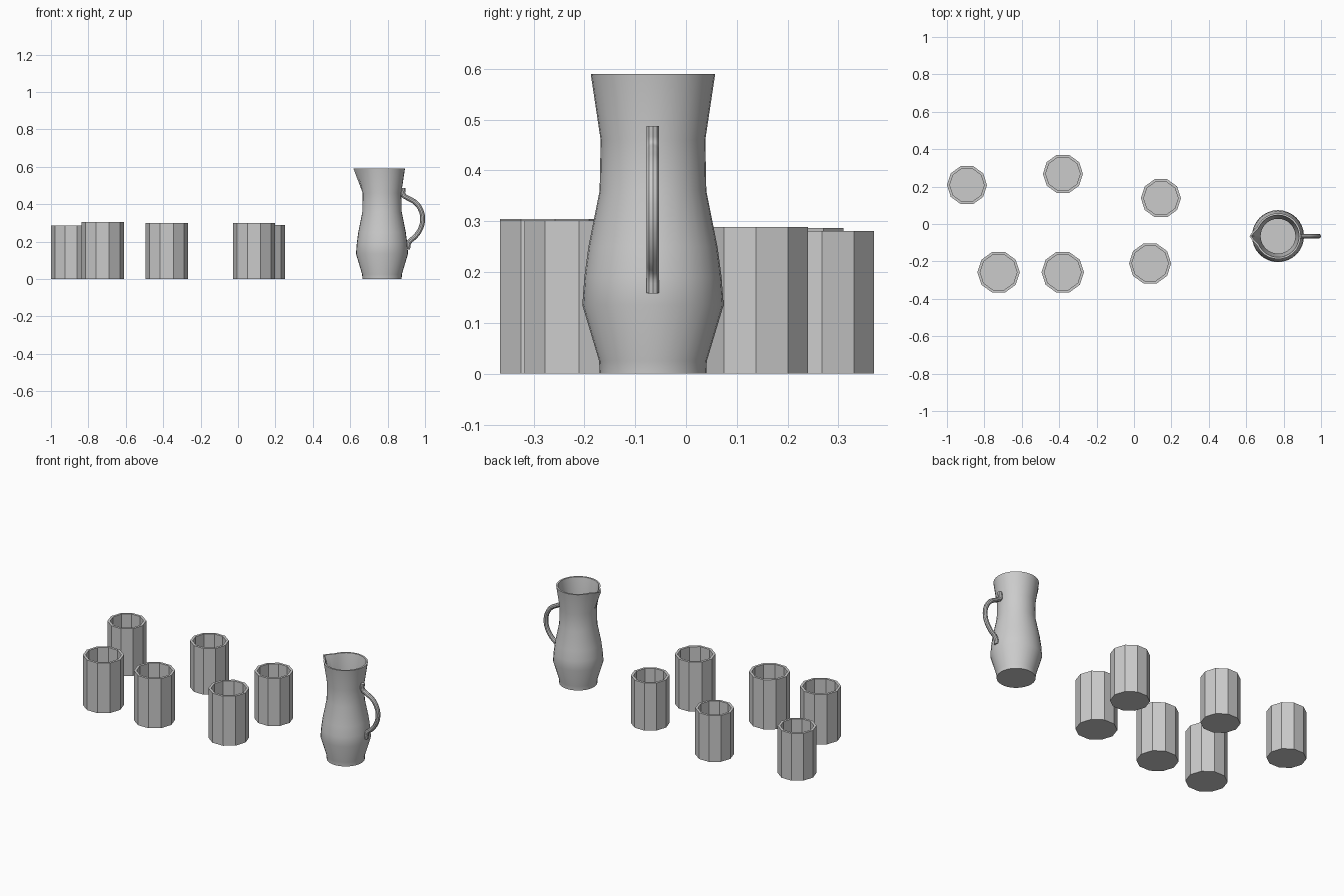
import bpy, bmesh, math

if "Cube" in bpy.data.objects:
    bpy.data.objects.remove(bpy.data.objects["Cube"])


def lathe(name, profile, sides, loc):
    """Revolve an (r, z) profile around z, capping both ends."""
    bm = bmesh.new()
    rings = []
    for r, z in profile:
        rings.append([bm.verts.new((r * math.cos(2 * math.pi * i / sides),
                                    r * math.sin(2 * math.pi * i / sides), z))
                      for i in range(sides)])
    for a, b in zip(rings, rings[1:]):
        for i in range(sides):
            j = (i + 1) % sides
            bm.faces.new((a[i], a[j], b[j], b[i]))
    bm.faces.new(rings[0][::-1])
    bm.faces.new(rings[-1])
    me = bpy.data.meshes.new(name)
    bm.to_mesh(me)
    bm.free()
    ob = bpy.data.objects.new(name, me)
    ob.location = loc
    bpy.context.collection.objects.link(ob)
    return ob


def smooth(ob):
    bpy.ops.object.select_all(action='DESELECT')
    ob.select_set(True)
    bpy.context.view_layer.objects.active = ob
    bpy.ops.object.shade_smooth_by_angle(angle=math.radians(35))


# Ten-sided faceted cups: x, y, radius, height
cups = [(-0.893, 0.208, 0.107, 0.287), (-0.38, 0.268, 0.107, 0.281),
        (0.144, 0.138, 0.107, 0.289), (-0.724, -0.258, 0.1135, 0.304),
        (-0.381, -0.258, 0.1135, 0.301), (0.086, -0.211, 0.1125, 0.301)]
wall = 0.015
for n, (x, y, r, h) in enumerate(cups, 1):
    lathe(f"cup_{n}", [(r, 0), (r, h), (r - wall, h), (r - wall, wall)], 10, (x, y, 0))

# Jug body: outer profile, then the inner wall back down
JX, JY = 0.77, -0.065
outer = [(0.105, 0), (0.106, 0.025), (0.139, 0.135), (0.135, 0.19), (0.127, 0.25),
         (0.105, 0.36), (0.103, 0.46), (0.1225, 0.59)]
inner = [(r - 0.01, z) for r, z in reversed(outer[1:])]
jug = lathe("jug_body", outer + inner, 32, (JX, JY, 0))

# Pouring lip pulled out on the -x side
for v in jug.data.vertices:
    away = abs(math.atan2(v.co.y, -v.co.x))
    rise = max(0, (v.co.z - 0.46) / 0.13)
    v.co.x -= 0.03 * rise * max(0, 1 - away / 0.4)
smooth(jug)

# Jug handle: round tube along a curve
path = [(0.884, 0.487), (0.884, 0.45), (0.91, 0.432), (0.95, 0.408), (0.978, 0.368),
        (0.987, 0.32), (0.976, 0.27), (0.948, 0.228), (0.915, 0.197), (0.907, 0.16)]
cu = bpy.data.curves.new("jug_handle", 'CURVE')
cu.dimensions = '3D'
cu.bevel_depth = 0.013
cu.bevel_resolution = 3
cu.use_fill_caps = True
cu.resolution_u = 4
sp = cu.splines.new('BEZIER')
sp.bezier_points.add(len(path) - 1)
for bp, (x, z) in zip(sp.bezier_points, path):
    bp.co = (x, JY, z)
    bp.handle_left_type = bp.handle_right_type = 'AUTO'
handle = bpy.data.objects.new("jug_handle", cu)
bpy.context.collection.objects.link(handle)
bpy.ops.object.select_all(action='DESELECT')
handle.select_set(True)
bpy.context.view_layer.objects.active = handle
bpy.ops.object.convert(target='MESH')
smooth(bpy.context.view_layer.objects.active)
